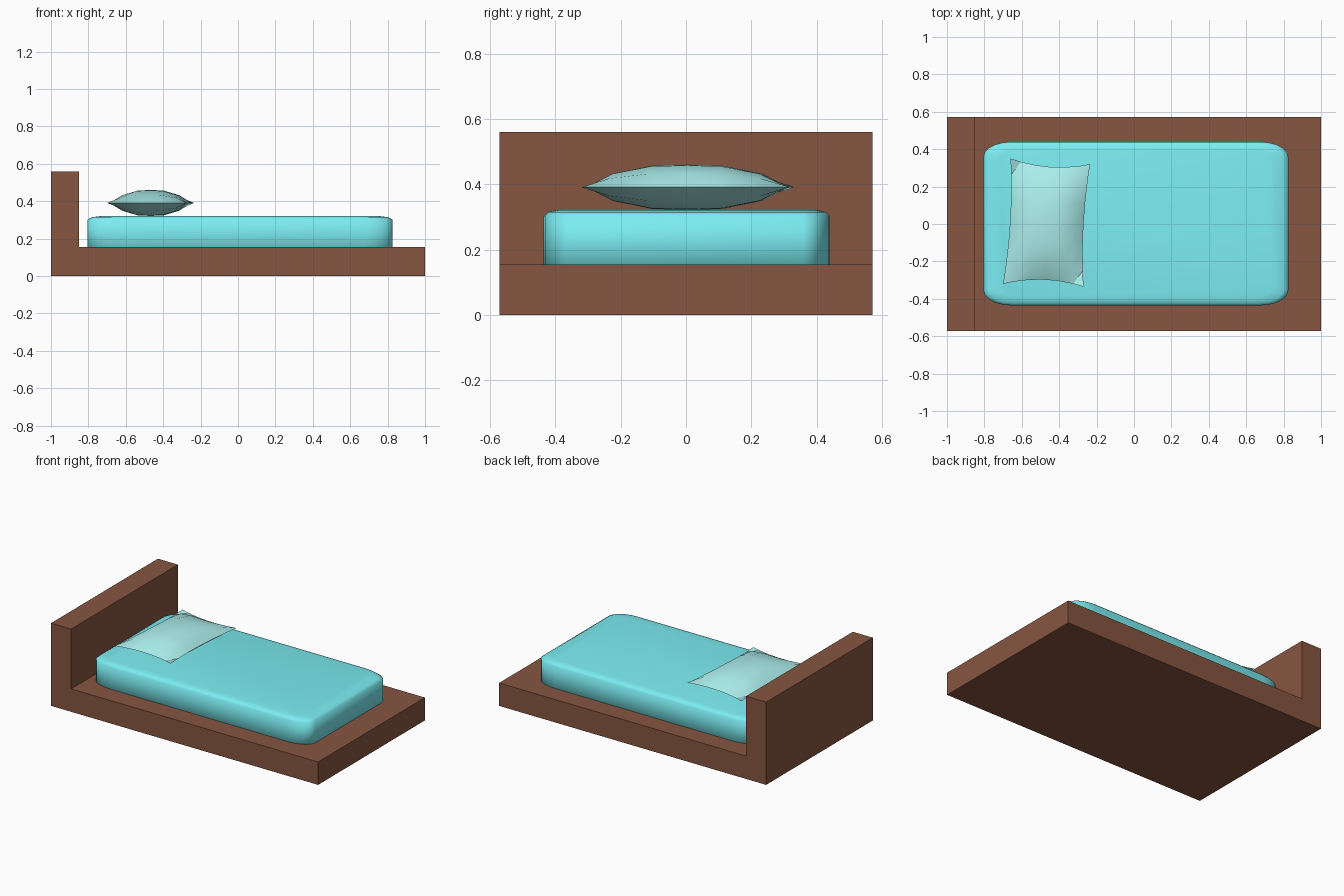
import bpy, bmesh
from math import sin, cos, pi
from mathutils import Vector

if "Cube" in bpy.data.objects:
    bpy.data.objects.remove(bpy.data.objects["Cube"])


def finish(bm, name, color, smooth=None):
    bmesh.ops.recalc_face_normals(bm, faces=bm.faces)
    mesh = bpy.data.meshes.new(name)
    bm.to_mesh(mesh)
    bm.free()
    obj = bpy.data.objects.new(name, mesh)
    bpy.context.collection.objects.link(obj)
    mat = bpy.data.materials.new(name + "_color")
    mat.diffuse_color = (*color, 1)
    mat.use_nodes = True
    mat.node_tree.nodes["Principled BSDF"].inputs["Base Color"].default_value = mat.diffuse_color
    mesh.materials.append(mat)
    if smooth:
        bpy.ops.object.select_all(action='DESELECT')
        obj.select_set(True)
        bpy.context.view_layer.objects.active = obj
        bpy.ops.object.shade_smooth_by_angle(angle=smooth)
    return obj


# Bed frame with headboard: L-shaped side profile extruded across the width
bm = bmesh.new()
profile = [(-1, 0), (1, 0), (1, 0.155), (-0.85, 0.155), (-0.85, 0.56), (-1, 0.56)]
face = bm.faces.new([bm.verts.new((x, -0.571, z)) for x, z in profile])
ext = bmesh.ops.extrude_face_region(bm, geom=[face])
bmesh.ops.translate(bm, vec=(0, 1.142, 0),
                    verts=[g for g in ext["geom"] if isinstance(g, bmesh.types.BMVert)])
finish(bm, "bed_frame", (0.24, 0.093, 0.053))


# Mattress: stacked rounded-rectangle rings, bottom edge sunk into the frame
def rounded_ring(bm, inset_x, inset_y, z, steps=5):
    hx, hy, rx, ry = 0.815 - inset_x, 0.4375 - inset_y, 0.15, 0.08
    rx, ry = rx - inset_x * 0.5, ry - inset_y * 0.5
    ring = []
    for q, (sx, sy) in enumerate([(1, 1), (-1, 1), (-1, -1), (1, -1)]):
        for i in range(steps + 1):
            a = (q + i / steps) * pi / 2
            ring.append(bm.verts.new((0.01 + sx * (hx - rx) + rx * cos(a),
                                      0.002 + sy * (hy - ry) + ry * sin(a), z)))
    return ring


bm = bmesh.new()
levels = [(0.08, 0.04, 0.131), (0.025, 0.012, 0.138), (0, 0, 0.15),
          (0, 0, 0.303), (0.025, 0.012, 0.315), (0.08, 0.04, 0.322)]
rings = [rounded_ring(bm, *lv) for lv in levels]
for low, high in zip(rings, rings[1:]):
    n = len(low)
    for i in range(n):
        j = (i + 1) % n
        bm.faces.new((low[i], low[j], high[j], high[i]))
bm.faces.new(rings[0][::-1])
bm.faces.new(rings[-1])
finish(bm, "mattress", (0.2, 0.85, 0.89), pi)

# Pillow: two puffed grids joined at a pinched, slightly turned seam
bm = bmesh.new()
params = [-1, -0.74, -0.35, 0, 0.35, 0.74, 1]
corners = {(-1, -1): Vector((-0.70, -0.32)), (1, -1): Vector((-0.27, -0.335)),
           (-1, 1): Vector((-0.66, 0.35)), (1, 1): Vector((-0.235, 0.32))}
for side in (-1, 1):
    grid = []
    for u in params:
        row = []
        for v in params:
            p = sum((c * (1 + su * u) * (1 + sv * v) / 4
                     for (su, sv), c in corners.items()), Vector((0, 0)))
            x = p.x - u * 0.018 * (1 - v * v)
            y = p.y - v * 0.03 * (1 - u * u)
            puff = 0.069 * (1 - abs(u) ** 3.2) * (1 - abs(v) ** 3.2)
            row.append(bm.verts.new((x, y, 0.391 + side * puff)))
        grid.append(row)
    for a, b in zip(grid, grid[1:]):
        for k in range(len(params) - 1):
            bm.faces.new((a[k], b[k], b[k + 1], a[k + 1]))
bmesh.ops.remove_doubles(bm, verts=bm.verts, dist=0.0005)
finish(bm, "pillow", (0.41, 0.86, 0.84), pi / 7)
